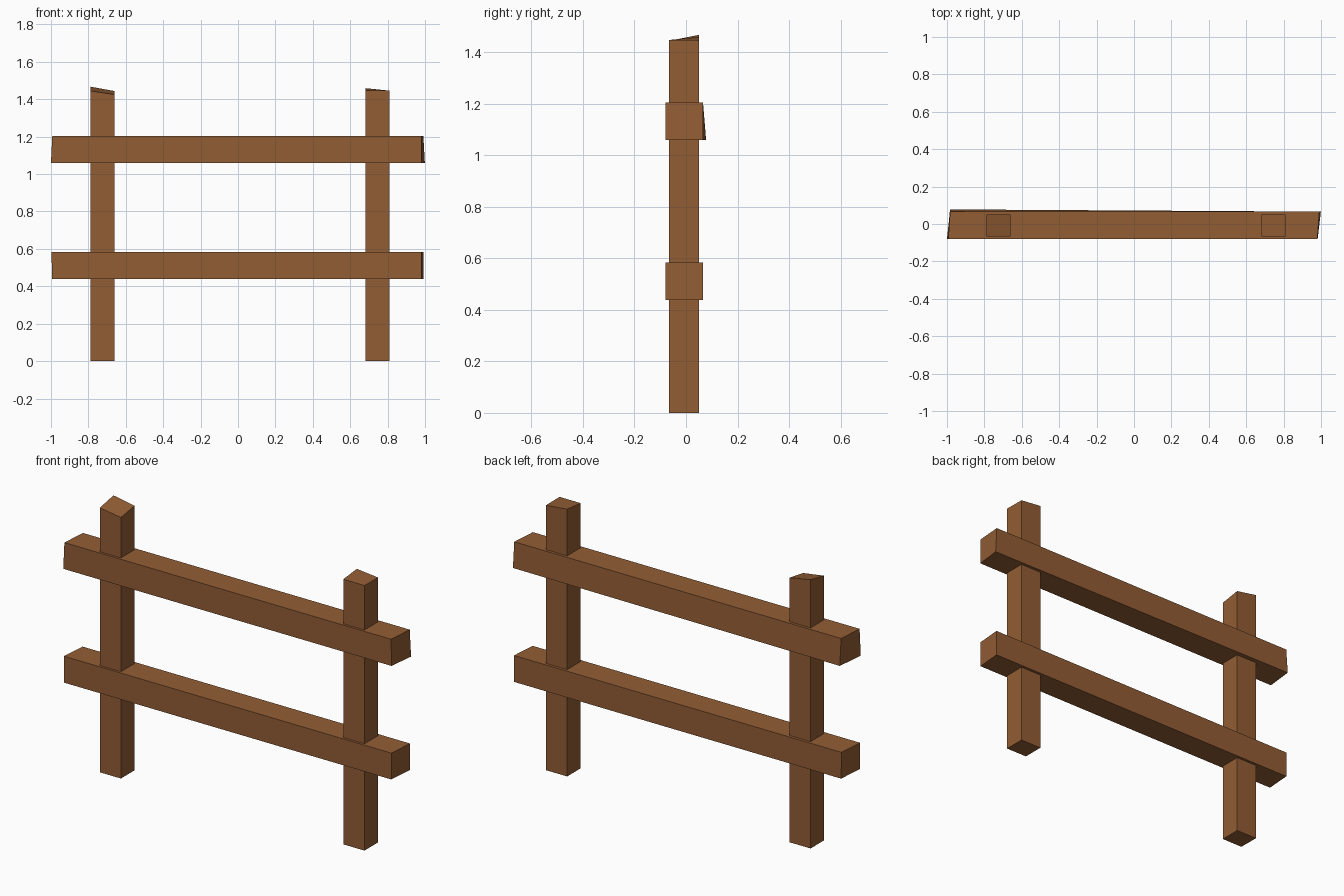
import bpy

if "Cube" in bpy.data.objects:
    bpy.data.objects.remove(bpy.data.objects["Cube"])

wood = bpy.data.materials.new("wood")
wood.diffuse_color = (0.29, 0.11, 0.035, 1)
wood.use_nodes = True
wood.node_tree.nodes["Principled BSDF"].inputs["Base Color"].default_value = wood.diffuse_color

FACES = [(0, 3, 2, 1), (4, 5, 6, 7), (0, 1, 5, 4),
         (1, 2, 6, 5), (2, 3, 7, 6), (3, 0, 4, 7)]


def beam(name, verts):
    """Hewn beam: bottom ring then top ring, each counter-clockwise from front left."""
    mesh = bpy.data.meshes.new(name)
    mesh.from_pydata(verts, [], FACES)
    mesh.materials.append(wood)
    ob = bpy.data.objects.new(name, mesh)
    bpy.context.collection.objects.link(ob)


def post(name, x0, x1, tops):
    y0, y1 = -0.066, 0.051
    ring = [(x0, y0), (x1, y0), (x1, y1), (x0, y1)]
    beam(name, [(x, y, 0) for x, y in ring]
         + [(x, y, z) for (x, y), z in zip(ring, tops)])


def rail(name, z0, z1, bottom_x, top_x, back_left_y):
    # x lists: front left, front right, back right, back left
    verts = []
    for z, xs, yl in ((z0, bottom_x, back_left_y), (z1, top_x, 0.066)):
        verts += [(x, y, z) for x, y in zip(xs, (-0.079, -0.079, 0.066, yl))]
    beam(name, verts)


# Posts with unevenly cut tops
post("left_post", -0.788, -0.661, (1.444, 1.425, 1.444, 1.467))
post("right_post", 0.682, 0.810, (1.447, 1.447, 1.446, 1.459))

# Rails with slightly skewed ends
rail("upper_rail", 1.059, 1.204,
     (-1.0, 0.982, 0.999, -0.983), (-0.993, 0.98, 0.991, -0.983), 0.078)
rail("lower_rail", 0.439, 0.583,
     (-0.994, 0.981, 0.993, -0.983), (-0.997, 0.981, 0.993, -0.985), 0.066)
